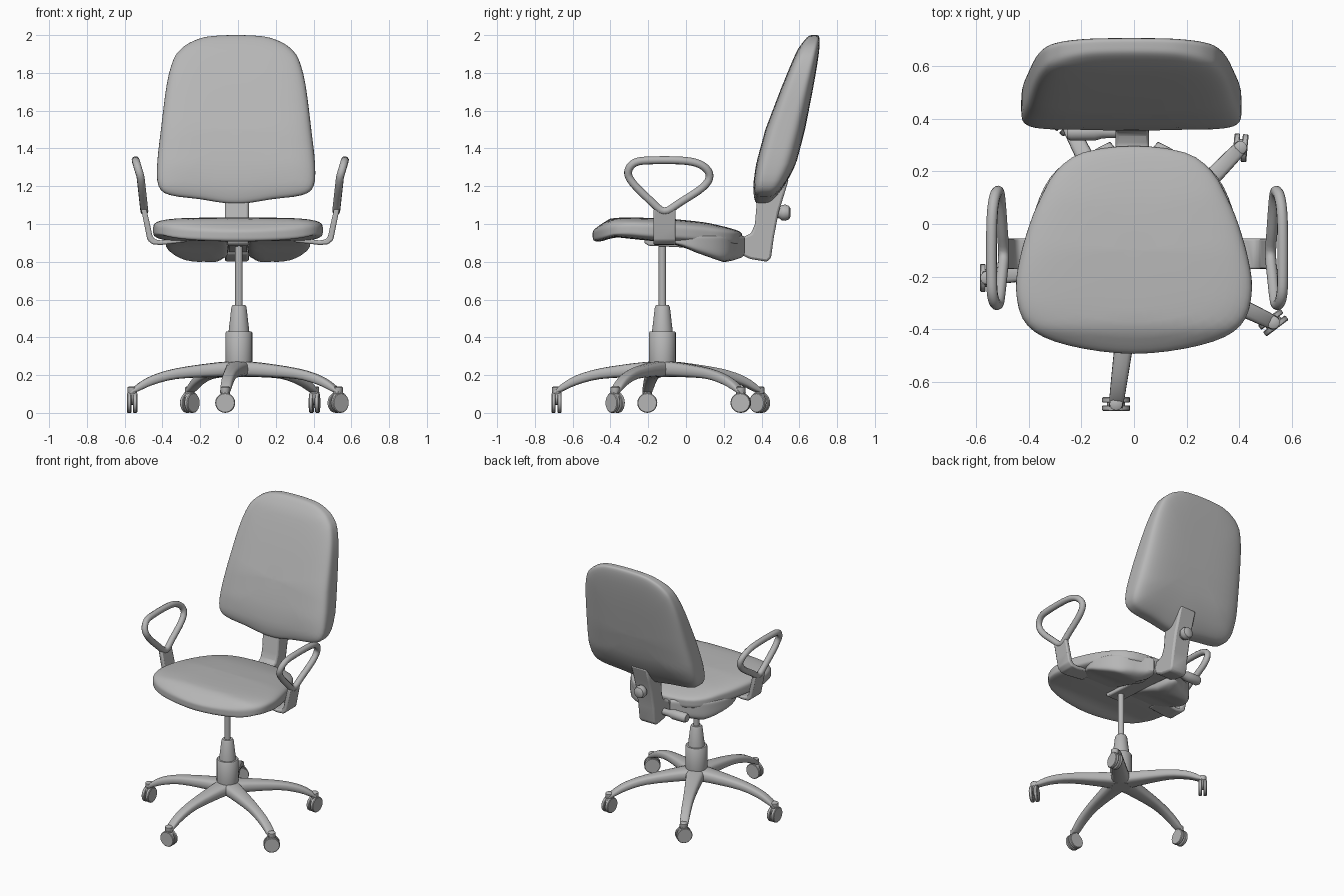
import bpy, bmesh, math
from mathutils import Vector

if "Cube" in bpy.data.objects:
    bpy.data.objects.remove(bpy.data.objects["Cube"])

grey = bpy.data.materials.new("dark_grey")
grey.diffuse_color = (.47, .47, .47, 1)
grey.use_nodes = True
grey.node_tree.nodes["Principled BSDF"].inputs["Base Color"].default_value = grey.diffuse_color


def spline(pts, n=4, closed=False):
    """Catmull-Rom samples through points of any dimension."""
    m, out = len(pts), []
    pick = (lambda i: pts[i % m]) if closed else (lambda i: pts[max(0, min(m - 1, i))])
    for i in range(m if closed else m - 1):
        a, b, c, d = (pick(i + k) for k in (-1, 0, 1, 2))
        for j in range(n):
            t = j / n
            out.append(tuple(0.5 * (2 * q + (r - p) * t + (2 * p - 5 * q + 4 * r - s) * t * t
                                    + (3 * q - p - 3 * r + s) * t ** 3)
                             for p, q, r, s in zip(a, b, c, d)))
    return out if closed else out + [tuple(pts[-1])]


def lerp(table, v):
    for (a, p), (b, q) in zip(table, table[1:]):
        if v <= b:
            return p + (q - p) * max(0, (v - a) / (b - a))
    return table[-1][1]


def loft(name, rings, angle=40):
    """Skin closed rings of equal length and cap both ends."""
    bm = bmesh.new()
    vs = [[bm.verts.new(p) for p in r] for r in rings]
    n = len(rings[0])
    for a, b in zip(vs, vs[1:]):
        for i in range(n):
            bm.faces.new((a[i], a[(i + 1) % n], b[(i + 1) % n], b[i]))
    bm.faces.new(vs[0])
    bm.faces.new(vs[-1])
    bmesh.ops.recalc_face_normals(bm, faces=bm.faces)
    me = bpy.data.meshes.new(name)
    bm.to_mesh(me)
    bm.free()
    me.materials.append(grey)
    ob = bpy.data.objects.new(name, me)
    bpy.context.collection.objects.link(ob)
    bpy.ops.object.select_all(action='DESELECT')
    ob.select_set(True)
    bpy.context.view_layer.objects.active = ob
    bpy.ops.object.shade_smooth_by_angle(angle=math.radians(angle))
    return ob


def lathe(name, profile, loc, axis=(0, 0, 1), n=24):
    """Revolve (radius, height) points around an axis."""
    q = Vector(axis).to_track_quat('Z', 'Y')
    rings = [[Vector(loc) + q @ Vector((r * math.cos(math.tau * i / n), r * math.sin(math.tau * i / n), h))
              for i in range(n)] for r, h in profile]
    return loft(name, rings)


def prism(name, pts, axis, lo, hi, bevel=0.008):
    """Extrude a polygon along x (points y,z) or y (points x,z)."""
    put = (lambda p, t: (t, *p)) if axis == 'x' else (lambda p, t: (p[0], t, p[1]))
    ob = loft(name, [[put(p, t) for p in pts] for t in (lo, hi)])
    mod = ob.modifiers.new("bevel", 'BEVEL')
    mod.width, mod.segments = bevel, 2
    return ob


def pad(name, outline, center, up, edge, down, p_up, p_down, put):
    """Domed cushion: scaled outlines bulging to both sides of an edge height."""
    n = 14
    steps = [0.03] + [1 - (1 - k / n) ** 3.5 for k in range(1, n + 1)]
    rings = []
    for table, p, seq in ((up, p_up, steps), (down, p_down, steps[-2::-1])):
        for s in seq:
            f = max(0, 1 - s ** p) ** (1 / p)
            ring = []
            for u, v in outline:
                u, v = center[0] + s * (u - center[0]), center[1] + s * (v - center[1])
                e = lerp(edge, v)
                ring.append(put(u, v, e + f * (lerp(table, v) - e)))
            rings.append(ring)
    return loft(name, rings, 60)


def mirrored(half):
    return half + [(-x, y) for x, y in reversed(half[1:-1])]


# seat cushion
half = [(0, .297), (.194, .272), (.297, .2), (.357, .095), (.397, 0), (.435, -.133),
        (.449, -.247), (.424, -.36), (.345, -.43), (.19, -.475), (0, -.494)]
pad("seat_cushion", spline(mirrored(half), 3, True), (0, -.1),
    [(-.49, .99), (-.4, 1.038), (-.1, 1.03), (.1, 1.01), (.29, .975)],
    [(-.49, .945), (-.3, .972), (0, .955), (.29, .935)],
    [(-.49, .89), (-.45, .9), (-.38, .93), (-.18, .91), (0, .9), (.29, .87)],
    4, 5, lambda u, v, h: (u, v, h))

# two shell lumps under the rear of the seat
lump = [(.065, -.12), (.18, -.15), (.30, -.14), (.38, -.02), (.36, .1), (.29, .21), (.17, .27), (.065, .285)]
for side, s in (("right", 1), ("left", -1)):
    pad("seat_shell_" + side, spline([(s * x, y) for x, y in lump], 3, True), (s * .2, .08),
        [(-.2, .95), (.3, .95)], [(-.2, .92), (.3, .9)],
        [(-.15, .91), (-.03, .885), (.05, .85), (.2, .797), (.28, .81)],
        5, 6, lambda u, v, h: (u, v, h))

# backrest cushion
half = [(0, 2.0), (.1, 1.997), (.175, 1.987), (.245, 1.96), (.293, 1.925), (.332, 1.87), (.367, 1.74),
        (.398, 1.5), (.418, 1.315), (.41, 1.2), (.35, 1.153), (.195, 1.132), (.07, 1.112), (0, 1.108)]
pad("backrest", [(x - .01, z) for x, z in spline(mirrored(half), 3, True)], (-.01, 1.5),
    [(1.1, .35), (1.2, .352), (1.315, .37), (1.5, .42), (1.71, .5), (1.925, .585), (2, .63)],
    [(1.1, .4), (1.2, .43), (1.315, .47), (1.5, .525), (1.71, .59), (1.925, .66), (2, .685)],
    [(1.1, .47), (1.2, .53), (1.315, .583), (1.5, .63), (1.71, .672), (1.925, .715), (2, .728)],
    5.5, 4, lambda u, v, h: (u, h, v))

# back support bracket, knob and tilt handle
prism("back_bracket", [(.26, .94), (.3, .93), (.345, .95), (.365, 1.0), (.375, 1.12), (.42, 1.24), (.545, 1.24),
                       (.515, 1.14), (.49, 1.06), (.465, .93), (.45, .82), (.43, .8), (.34, .815), (.285, .84)],
      'x', -.07, .058, .012)
lathe("back_knob", [(.028, 0), (.03, .02), (.04, .03), (.043, .05), (.036, .07), (.02, .079)],
      (-.005, .475, 1.06), (0, 1, 0))
lathe("tilt_handle", [(.022, 0), (.024, .06), (.033, .09), (.033, .18), (.026, .195)], (-.06, .35, .87), (-1, 0, 0))
prism("tilt_mechanism", [(-.22, .9), (-.2, .885), (.1, .87), (.3, .85), (.3, .93), (-.22, .93)], 'x', -.055, .055)

# armrests: flat strap and leaning tube loop
strap = [(.28, .905), (.42, .889), (.465, .892), (.492, .915), (.505, .98), (.525, 1.08),
         (.497, 1.08), (.475, .985), (.465, .935), (.45, .918), (.42, .913), (.28, .93)]
loop = [(-.115, 1.068), (-.19, 1.125), (-.28, 1.215), (-.307, 1.275), (-.27, 1.325), (-.18, 1.337),
        (0, 1.334), (.09, 1.307), (.125, 1.255), (.09, 1.195), (-.03, 1.115)]
lean = [(1.06, .507), (1.25, .528), (1.34, .555)]
for side, s in (("right", 1), ("left", -1)):
    prism("arm_strap_" + side, [(s * x + .012, z) for x, z in strap], 'y', -.172, -.055)
    cu = bpy.data.curves.new("arm_loop_" + side, 'CURVE')
    cu.dimensions = '3D'
    cu.bevel_depth, cu.bevel_resolution = .021, 3
    cu.materials.append(grey)
    pts = spline(loop, 4, True)
    sp = cu.splines.new('POLY')
    sp.points.add(len(pts) - 1)
    sp.use_cyclic_u = sp.use_smooth = True
    for pt, (y, z) in zip(sp.points, pts):
        pt.co = (s * lerp(lean, z) + .012, y, z, 1)
    bpy.context.collection.objects.link(bpy.data.objects.new("arm_loop_" + side, cu))

# gas lift column
hub = Vector((.005, -.125, 0))
lathe("column_cover", [(.06, .19), (.071, .27), (.071, .425), (.067, .43), (.055, .43), (.04, .56), (.033, .572)], hub)
lathe("column_rod", [(.02, .55), (.02, .92)], hub)

# five legs with twin-wheel casters: (x, y, wheel axis angle)
sections = spline([(0, .275, .19, .07), (.12, .267, .19, .054), (.33, .237, .18, .037), (.46, .2, .148, .032),
                   (.54, .155, .113, .029), (.583, .112, .1, .025)], 3)
casters = [(-.068, -.685, 90), (.53, -.375, -53), (.405, .29, -5), (-.255, .39, 140), (-.56, -.205, 180)]
for k, (x, y, deg) in enumerate(casters, 1):
    spot = Vector((x, y, 0))
    out = (spot - hub) / .57
    side = Vector((-out.y, out.x, 0)).normalized()
    rings = []
    for r, top, low, w in sections:
        ring = []
        for i in range(16):
            c, s = math.cos(math.pi * i / 8), math.sin(math.pi * i / 8)
            c, s = (math.copysign(abs(t) ** .65, t) for t in (c, s))
            ring.append(hub + out * r + side * w * c + Vector((0, 0, (top + low) / 2 + (top - low) / 2 * s)))
        rings.append(ring)
    loft(f"leg_{k}", rings)
    axis = Vector((math.cos(math.radians(deg)), math.sin(math.radians(deg)), 0))
    center = spot + Vector((0, 0, .053))
    lathe(f"caster_stem_{k}", [(.012, .05), (.018, .09), (.025, .1), (.025, .135), (.018, .14)], spot, n=16)
    for j, d in enumerate((axis, -axis), 1):
        lathe(f"caster_wheel_{k}_{j}", [(.05, .005), (.053, .008), (.053, .023), (.049, .027)], center, d, 20)
    lathe(f"caster_hood_{k}", [(.034, -.024), (.034, .024)], center + Vector((0, 0, .024)), axis, 16)
